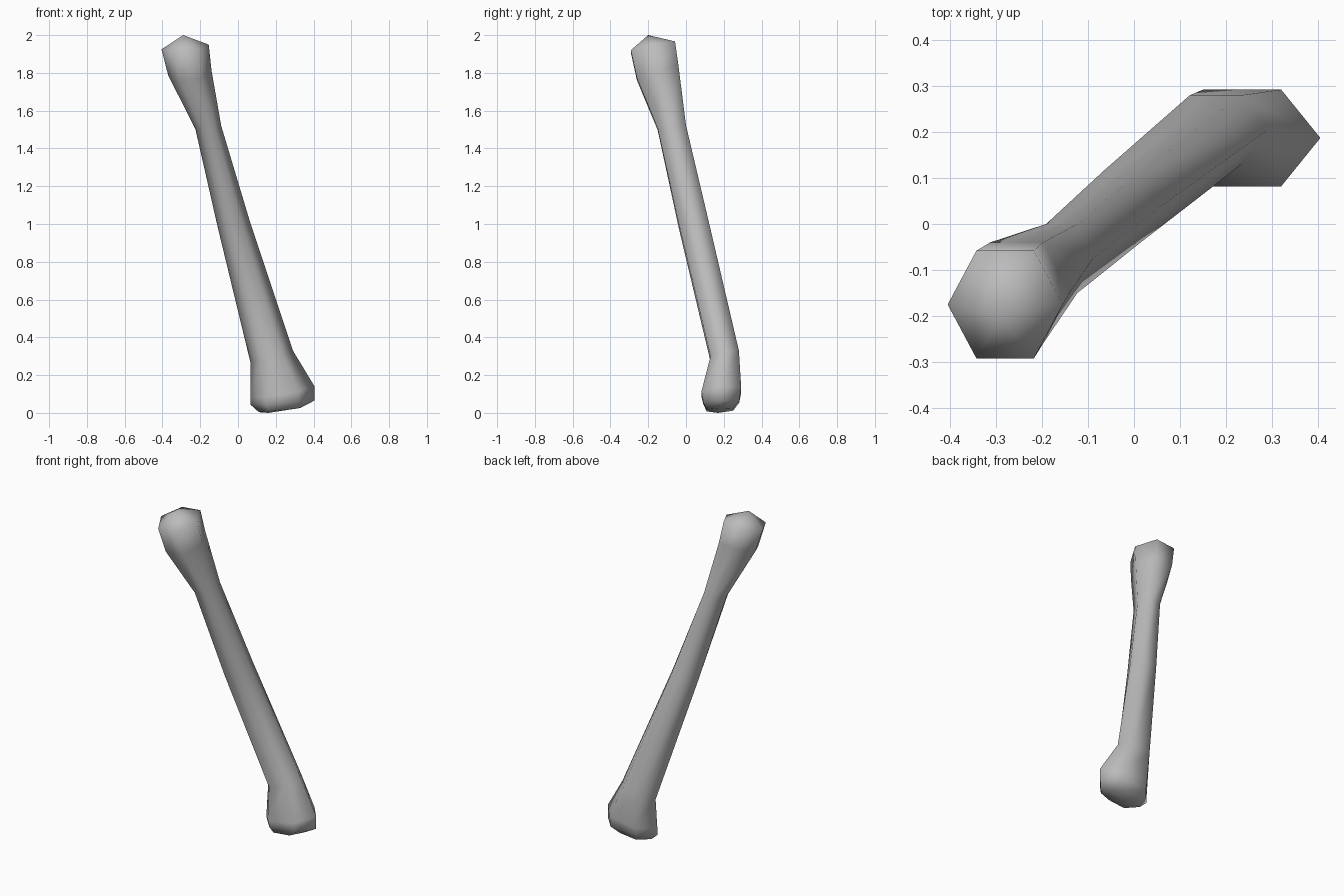
import bpy, bmesh
from math import cos, sin, pi

cube = bpy.data.objects.get("Cube")
if cube:
    bpy.data.objects.remove(cube, do_unlink=True)

SIDES = 6

# Cross-sections from bottom to top:
# centre x, y, z, half width x, half depth y, tilt along x, tilt along y
SECTIONS = [
    (0.22, 0.18, 0.015, 0.11, 0.07, 0.10, 0.03),
    (0.235, 0.187, 0.055, 0.17, 0.095, 0.06, 0.05),
    (0.235, 0.187, 0.11, 0.17, 0.105, 0.18, 0.10),
    (0.178, 0.205, 0.30, 0.113, 0.075, 0.26, 0.20),
    (-0.023, 0.04, 1.00, 0.083, 0.077, 0.28, 0.20),
    (-0.157, -0.075, 1.51, 0.068, 0.075, 0.15, 0.10),
    (-0.255, -0.15, 1.80, 0.115, 0.11, 0.10, 0.30),
    (-0.28, -0.175, 1.937, 0.125, 0.117, 0.10, 0.20),
]
BOTTOM_POINT = (0.16, 0.17, 0.0)
TOP_POINT = (-0.29, -0.20, 2.0)

bone_grey = bpy.data.materials.new("bone_grey")
bone_grey.use_nodes = True
colour = (0.5, 0.5, 0.5, 1)
bone_grey.diffuse_color = colour
bone_grey.node_tree.nodes["Principled BSDF"].inputs["Base Color"].default_value = colour


def add_section(bm, x, y, z, half_x, half_y, tilt_x, tilt_y):
    """One tilted six-sided ring that reaches the given half sizes."""
    ring = []
    for i in range(SIDES):
        a = 2 * pi * i / SIDES
        dx = half_x * cos(a)
        dy = half_y * sin(a) / sin(pi / 3)
        ring.append(bm.verts.new((x + dx, y + dy, z + tilt_x * dx + tilt_y * dy)))
    return ring


def close_end(bm, ring, point):
    tip = bm.verts.new(point)
    for i in range(SIDES):
        bm.faces.new((ring[i], ring[(i + 1) % SIDES], tip))


# Leaning bone: slim shaft flaring into a knob at each end
bm = bmesh.new()
rings = [add_section(bm, *s) for s in SECTIONS]
for low, high in zip(rings, rings[1:]):
    for i in range(SIDES):
        j = (i + 1) % SIDES
        bm.faces.new((low[i], low[j], high[j], high[i]))
close_end(bm, rings[0], BOTTOM_POINT)
close_end(bm, rings[-1], TOP_POINT)
bmesh.ops.recalc_face_normals(bm, faces=bm.faces)
for face in bm.faces:
    face.smooth = True

mesh = bpy.data.meshes.new("bone")
bm.to_mesh(mesh)
bm.free()
mesh.materials.append(bone_grey)
bone = bpy.data.objects.new("bone", mesh)
bpy.context.collection.objects.link(bone)
